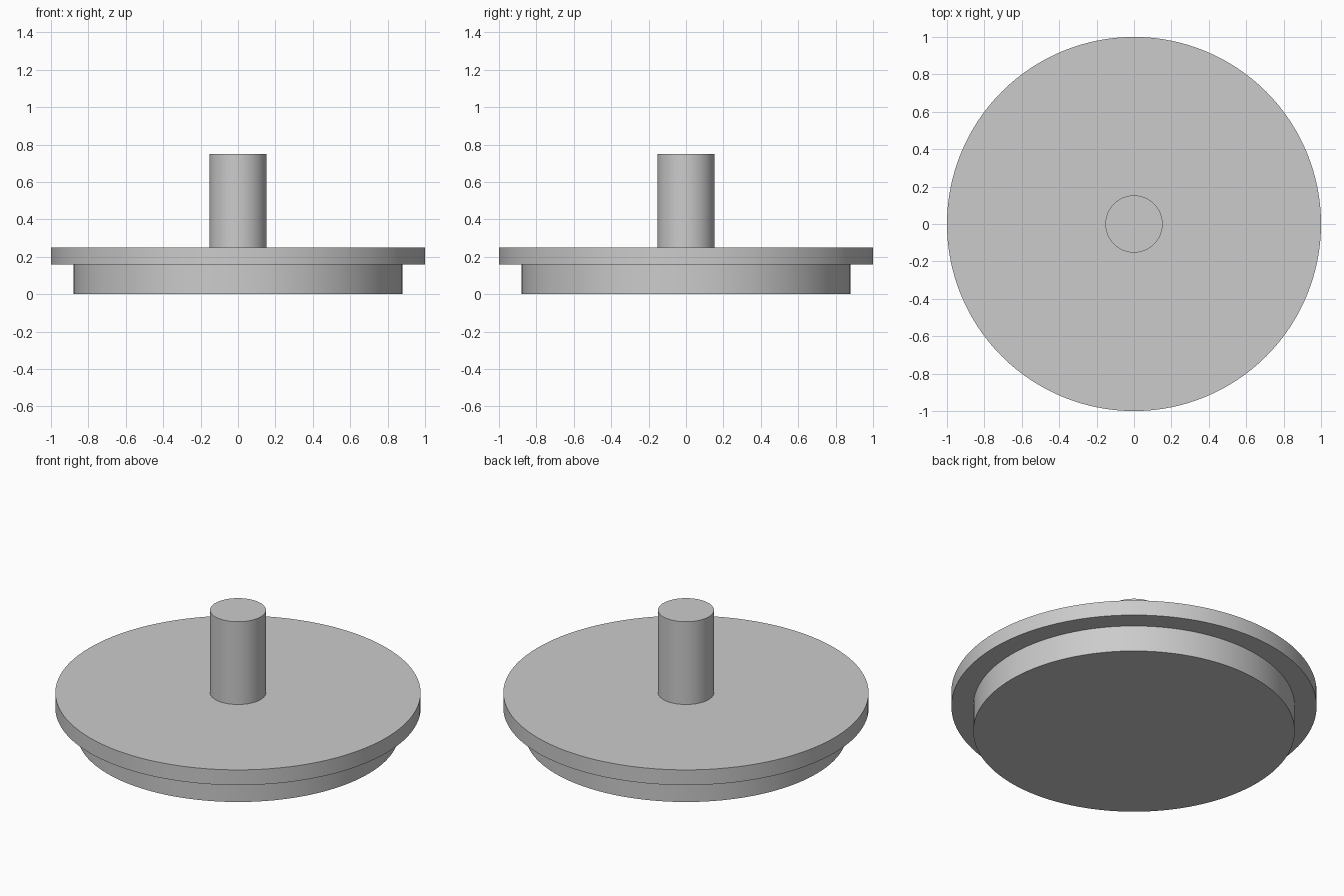
import bpy, bmesh, math

SEGMENTS = 128

cube = bpy.data.objects.get("Cube")
if cube:
    bpy.data.objects.remove(cube, do_unlink=True)

# Plain grey metal
grey = bpy.data.materials.new("plain_grey")
grey.use_nodes = True
colour = (0.6, 0.6, 0.6, 1)
grey.diffuse_color = colour
grey.node_tree.nodes["Principled BSDF"].inputs["Base Color"].default_value = colour


def lathe(name, profile, cap_bottom=False, cap_top=False):
    """Revolve (radius, z) points, listed bottom to top, around the z axis."""
    bm = bmesh.new()
    angles = [2 * math.pi * i / SEGMENTS for i in range(SEGMENTS)]
    rings = [[bm.verts.new((r * math.cos(a), r * math.sin(a), z)) for a in angles]
             for r, z in profile]
    for low, high in zip(rings, rings[1:]):
        for i in range(SEGMENTS):
            j = (i + 1) % SEGMENTS
            bm.faces.new((low[i], low[j], high[j], high[i]))
    if cap_bottom:
        bm.faces.new(rings[0][::-1])
    if cap_top:
        bm.faces.new(rings[-1])
    mesh = bpy.data.meshes.new(name)
    bm.to_mesh(mesh)
    bm.free()
    mesh.materials.append(grey)
    obj = bpy.data.objects.new(name, mesh)
    bpy.context.collection.objects.link(obj)
    bpy.ops.object.select_all(action="DESELECT")
    obj.select_set(True)
    bpy.context.view_layer.objects.active = obj
    bpy.ops.object.shade_smooth_by_angle(angle=math.radians(30))
    return obj


BASE_R, FLANGE_R, STEM_R = 0.88, 1.0, 0.153
FLANGE_Z, PLATE_Z, STEM_Z = 0.158, 0.25, 0.75

# Lower disc, open where it joins the flange
lathe("lower_disc", [(BASE_R, 0), (BASE_R, FLANGE_Z)], cap_bottom=True)

# Wide flange, with its underside ledge and its top face up to the stem
lathe("flange", [(BASE_R, FLANGE_Z), (FLANGE_R, FLANGE_Z),
                 (FLANGE_R, PLATE_Z), (STEM_R, PLATE_Z)])

# Central stem
lathe("stem", [(STEM_R, PLATE_Z), (STEM_R, STEM_Z)], cap_top=True)
